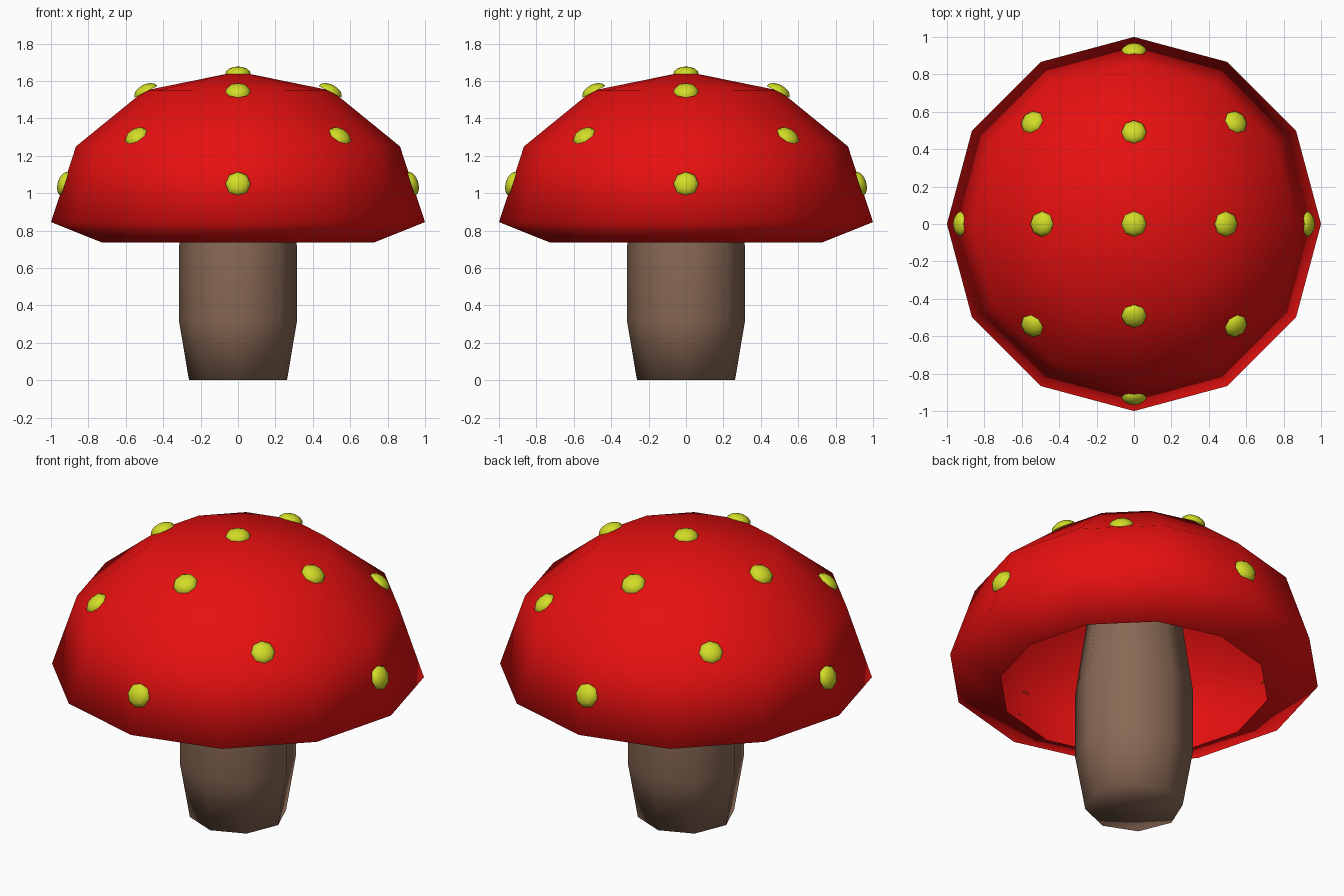
import bpy, bmesh, math
from mathutils import Vector, Euler

cube = bpy.data.objects.get("Cube")
if cube:
    bpy.data.objects.remove(cube, do_unlink=True)


def material(name, rgb):
    m = bpy.data.materials.new(name)
    m.diffuse_color = (*rgb, 1)
    m.use_nodes = True
    bsdf = m.node_tree.nodes["Principled BSDF"]
    bsdf.inputs["Base Color"].default_value = (*rgb, 1)
    bsdf.inputs["Roughness"].default_value = 0.7
    return m


RED = material("cap red", (0.80, 0.005, 0.005))
BROWN = material("stalk brown", (0.25, 0.14, 0.09))
LIME = material("spot yellow green", (0.64, 0.72, 0.02))


def lathe(name, profile, sides, mat, sharp_angle=None):
    """Revolve (radius, height) points, listed bottom to top, around z."""
    bm = bmesh.new()
    rings = []
    for r, z in profile:
        if r == 0:
            rings.append([bm.verts.new((0, 0, z))] * sides)
        else:
            angles = [2 * math.pi * i / sides for i in range(sides)]
            rings.append([bm.verts.new((r * math.cos(a), r * math.sin(a), z)) for a in angles])
    for low, high in zip(rings, rings[1:]):
        for i in range(sides):
            j = (i + 1) % sides
            corners = dict.fromkeys((low[i], low[j], high[j], high[i]))
            bm.faces.new(list(corners))
    for f in bm.faces:
        f.smooth = True
    if sharp_angle:
        for e in bm.edges:
            if len(e.link_faces) == 2 and e.calc_face_angle() > sharp_angle:
                e.smooth = False
    mesh = bpy.data.meshes.new(name)
    bm.to_mesh(mesh)
    bm.free()
    mesh.materials.append(mat)
    obj = bpy.data.objects.new(name, mesh)
    bpy.context.collection.objects.link(obj)
    return obj


# Stalk: eight sides, widest around the middle, running up into the cap
lathe("stalk", [(0, 0), (0.262, 0), (0.316, 0.32), (0.316, 0.71), (0.257, 1.13), (0.19, 1.59)],
      8, BROWN, math.radians(50))

# Cap: thin hollow dome with a rolled-under lip
lathe("cap", [(0.725, 0.735), (1.0, 0.845), (0.866, 1.25), (0.5, 1.548), (0, 1.65)], 12, RED)

# Spots: shallow open domes lying on the cap
SPOT_RADIUS, SPOT_HEIGHT, SINK = 0.068, 0.040, 0.008
dome = [(SPOT_RADIUS * math.cos(t), SPOT_HEIGHT * math.sin(t))
        for t in (math.radians(a) for a in (0, 22.5, 45, 67.5))] + [(0, SPOT_HEIGHT)]


def spot(name, radius, height, tilt, turn):
    obj = lathe(name, dome, 8, LIME)
    rot = Euler((0, math.radians(tilt), math.radians(turn)))
    normal = rot.to_matrix() @ Vector((0, 0, 1))
    a = math.radians(turn)
    obj.location = Vector((radius * math.cos(a), radius * math.sin(a), height)) - normal * SINK
    obj.rotation_euler = rot


spot("top_spot", 0, 1.645, 0, 0)
tiers = [("upper_spot", 0.495, 1.549, 27, 0),
         ("middle_spot", 0.771, 1.306, 40, 45),
         ("lower_spot", 0.932, 1.052, 72, 0)]
for name, radius, height, tilt, start in tiers:
    for k in range(4):
        spot(f"{name}_{k + 1}", radius, height, tilt, start + 90 * k)
